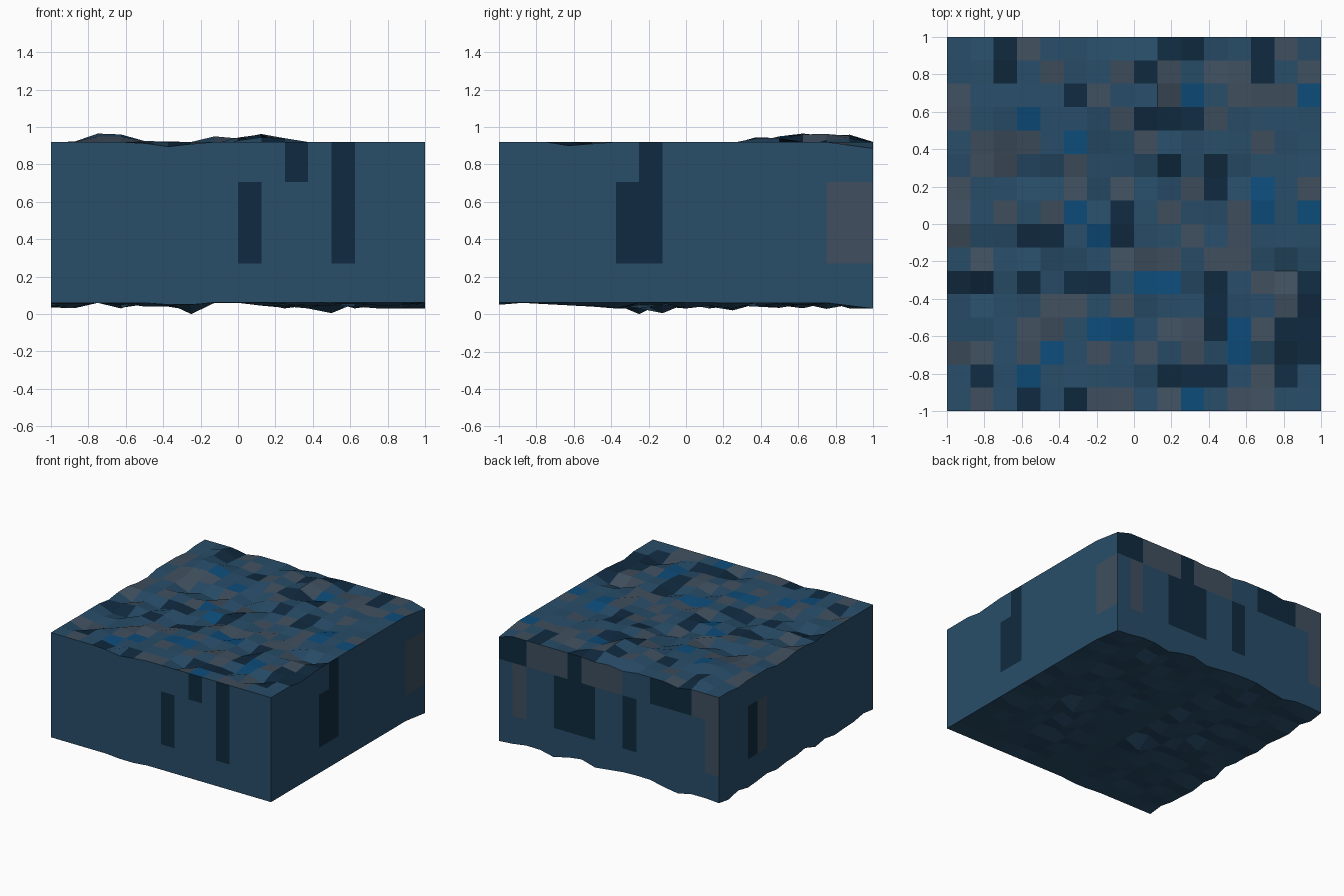
import bpy, bmesh, random

if "Cube" in bpy.data.objects:
    bpy.data.objects.remove(bpy.data.objects["Cube"])

random.seed(7)
N = 16
STEP = 2 / N
BLUE, GREY, DARK, BRIGHT = range(4)


def material(name, rgb):
    m = bpy.data.materials.new(name)
    m.diffuse_color = (*rgb, 1)
    m.use_nodes = True
    m.node_tree.nodes["Principled BSDF"].inputs["Base Color"].default_value = m.diffuse_color
    return m


def lookup(points, v):
    # linear interpolation along a short profile
    for (a, za), (b, zb) in zip(points, points[1:]):
        if a <= v <= b:
            return za + (zb - za) * (v - a) / (b - a)
    return points[-1][1]


# silhouette limits of the rough top and underside
TOP_X = [(-1, .92), (-.88, .92), (-.75, .965), (-.62, .96), (-.5, .925), (-.25, .92),
         (-.125, .95), (0, .95), (.125, .965), (.25, .94), (.375, .92), (1, .92)]
TOP_Y = [(-1, .92), (.25, .92), (.375, .945), (.5, .95), (.625, .965), (.875, .96), (1, .92)]
LOW_X = [(-1, .03), (-.88, .03), (-.75, .06), (-.625, .02), (-.5, .04), (-.375, .04), (-.25, 0),
         (-.125, .06), (0, .06), (.25, .03), (.375, .03), (.5, 0), (.625, .03), (1, .03)]
LOW_Y = [(-1, .03), (-.875, .06), (-.5, .04), (-.25, 0), (-.125, .005), (0, .03),
         (.125, .01), (.25, .01), (.375, .04), (.75, .02), (1, .03)]


def top_z(x, y):
    limit = min(lookup(TOP_X, x), lookup(TOP_Y, y))
    noise = .915 + random.gauss(0, .025) + (.03 if y > .3 else 0)
    if y == -1:
        return lookup([(-1, .92), (-.55, .92), (-.375, .895), (-.15, .92), (1, .92)], x)
    if x == 1:
        return lookup([(-1, .92), (-.75, .92), (-.625, .9), (-.375, .92), (.75, .92), (1, .885)], y)
    return max(.87, min(limit, noise))


def low_z(x, y):
    limit = max(lookup(LOW_X, x), lookup(LOW_Y, y))
    noise = .055 + random.gauss(0, .018)
    if random.random() < .06 or (x, y) in ((-.25, -.25), (.5, -.125)):
        noise = 0
    if y == -1:
        return lookup([(-1, .06), (-.5, .06), (-.3, .045), (-.125, .062), (1, .062)], x)
    if x == 1:
        return lookup([(-1, .062), (.75, .06), (1, .03)], y)
    return min(.08, max(limit, noise))


# lattice of points on the shell of the block: top, two side rings, underside
bm = bmesh.new()
grid = {}
for i in range(N + 1):
    for j in range(N + 1):
        x, y = -1 + i * STEP, -1 + j * STEP
        levels = {0: low_z(x, y), 3: top_z(x, y)}
        if i in (0, N) or j in (0, N):
            levels.update({1: .27, 2: .705})
        for k, z in levels.items():
            grid[i, j, k] = bm.verts.new((x, y, z))


def quad(corners, colour=BLUE):
    bm.faces.new([grid[c] for c in corners]).material_index = colour


# coloured patches of the top: column, row, width, height
dark_patches = [(2, 14, 1, 2), (5, 13, 1, 1), (9, 15, 2, 1), (8, 14, 1, 1), (13, 14, 1, 2),
                (8, 12, 3, 1), (9, 10, 1, 1), (11, 9, 1, 2), (7, 7, 1, 2), (3, 7, 2, 1),
                (0, 5, 2, 1), (3, 5, 1, 1), (5, 5, 2, 1), (11, 3, 1, 3), (15, 2, 1, 4),
                (14, 1, 1, 3), (9, 1, 3, 1), (3, 0, 1, 1), (5, 0, 1, 1), (1, 1, 1, 1)]
bright_cells = [(3, 12), (5, 11), (10, 13), (13, 8), (13, 9), (6, 7), (8, 5), (9, 5), (6, 3),
                (7, 3), (4, 2), (3, 1), (12, 2), (5, 8), (15, 8), (15, 13), (10, 0), (12, 3)]
for i in range(N):
    for j in range(N):
        colour = GREY if random.random() < .28 else BLUE
        if (i, j) in bright_cells:
            colour = BRIGHT
        if any(a <= i < a + w and b <= j < b + h for a, b, w, h in dark_patches):
            colour = DARK
        quad([(i, j, 3), (i + 1, j, 3), (i + 1, j + 1, 3), (i, j + 1, 3)], colour)
        quad([(i, j, 0), (i, j + 1, 0), (i + 1, j + 1, 0), (i + 1, j, 0)])

# coloured strips of the sides: side, band, first cell, end cell, colour
strips = [("front", 1, 8, 9, DARK), ("front", 2, 10, 11, DARK), ("front", 1, 12, 13, DARK),
          ("front", 2, 12, 13, DARK), ("right", 1, 5, 7, DARK), ("right", 2, 6, 7, DARK),
          ("right", 1, 14, 16, GREY), ("left", 1, 12, 13, DARK), ("left", 1, 11, 12, GREY),
          ("back", 2, 14, 16, DARK), ("back", 2, 11, 14, GREY), ("back", 2, 10, 11, DARK),
          ("back", 2, 7, 10, GREY), ("back", 2, 2, 5, DARK), ("back", 2, 0, 2, GREY),
          ("back", 1, 14, 15, GREY), ("back", 1, 9, 12, DARK), ("back", 1, 6, 7, DARK),
          ("back", 1, 0, 1, GREY)]
sides = {"front": lambda c: (c, 0), "right": lambda c: (N, c),
         "back": lambda c: (c, N), "left": lambda c: (0, c)}
for side, at in sides.items():
    for c in range(N):
        for k in range(3):
            colour = next((s[4] for s in strips if s[:2] == (side, k) and s[2] <= c < s[3]), BLUE)
            ring = [(*at(c), k), (*at(c + 1), k), (*at(c + 1), k + 1), (*at(c), k + 1)]
            quad(ring if side in ("front", "right") else ring[::-1], colour)

# finished block
mesh = bpy.data.meshes.new("terrain_block")
bm.to_mesh(mesh)
bm.free()
for name, rgb in (("mid_blue", (.021, .074, .14)), ("slate_grey", (.05, .078, .112)),
                  ("dark_navy", (.005, .023, .05)), ("bright_blue", (.004, .072, .195))):
    mesh.materials.append(material(name, rgb))
block = bpy.data.objects.new("terrain_block", mesh)
bpy.context.collection.objects.link(block)
